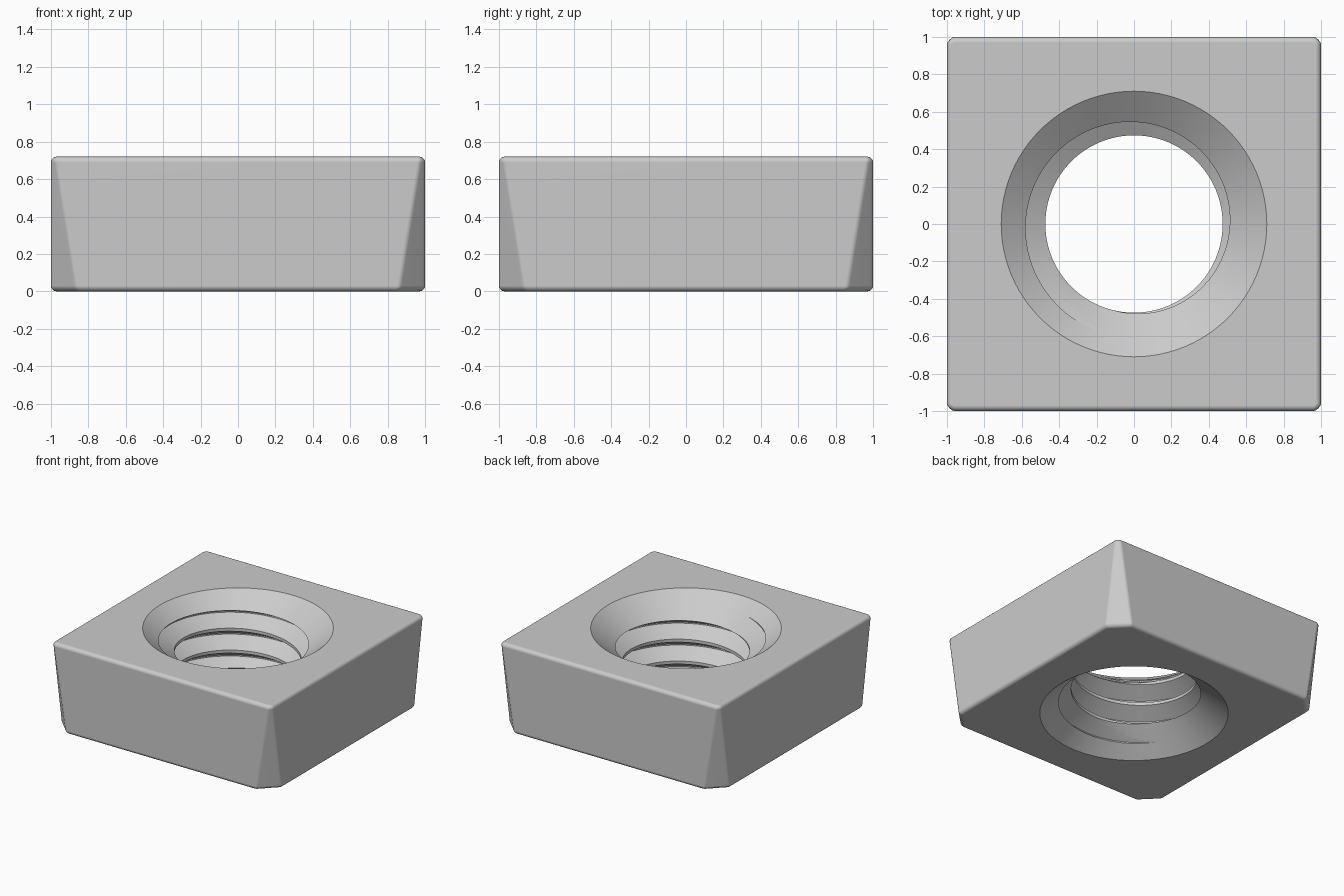
import bpy, bmesh
from math import sin, cos, pi
from mathutils import Vector, Matrix

HEIGHT, ROUND = 0.72, 0.03
RIM, MINOR, MAJOR = 0.71, 0.474, 0.6      # countersink rim and thread radii
PITCH, SLOPE, SEGMENTS = 0.18, 0.77, 96

old = bpy.data.objects.get("Cube")
if old:
    bpy.data.objects.remove(old, do_unlink=True)

steel = bpy.data.materials.new("grey_steel")
steel.use_nodes = True
colour = (0.6, 0.6, 0.6, 1)
steel.diffuse_color = colour
steel.node_tree.nodes["Principled BSDF"].inputs["Base Color"].default_value = colour


def make_object(name, bm):
    bmesh.ops.recalc_face_normals(bm, faces=bm.faces)
    mesh = bpy.data.meshes.new(name)
    bm.to_mesh(mesh)
    bm.free()
    mesh.materials.append(steel)
    obj = bpy.data.objects.new(name, mesh)
    bpy.context.collection.objects.link(obj)
    return obj


def outline(z, inset):
    """Square with cut corners that widen downward, each angle softened."""
    half = 1 - inset
    cut = 0.14 - 0.115 * z / HEIGHT - 0.586 * inset
    corners = []
    for k in range(4):
        turn = Matrix.Rotation(k * pi / 2, 3, 'Z')
        for x, y in ((half, half - cut), (half - cut, half)):
            corners.append(turn @ Vector((x, y, z)))
    points = []
    for i, c in enumerate(corners):
        a, b = corners[i - 1], corners[(i + 1) % len(corners)]
        soft = min(0.014, 0.4 * (a - c).length, 0.4 * (b - c).length)
        start, end = c + (a - c).normalized() * soft, c + (b - c).normalized() * soft
        points += [start, (start + 2 * c + end) / 4, end]
    return points


# Nut body: stacked outlines with rounded top and bottom edges
levels = []
for s in range(6):
    a = s / 5 * pi / 2
    levels.append((ROUND * (1 - sin(a)), ROUND * (1 - cos(a))))
low = [(z, d) for d, z in levels]
high = [(HEIGHT - z, d) for z, d in reversed(low)]
bm = bmesh.new()
rings = [[bm.verts.new(p) for p in outline(z, d)] for z, d in low + high]
for r0, r1 in zip(rings, rings[1:]):
    for i in range(len(r0)):
        j = (i + 1) % len(r0)
        bm.faces.new((r0[i], r0[j], r1[j], r1[i]))
bm.faces.new(rings[0])
bm.faces.new(rings[-1])
nut = make_object("square_nut", bm)

# Screw-shaped cutter for the right-handed thread
flank = (MAJOR - MINOR) * 0.577
profile = [(0, MINOR), (0.025, MINOR), (0.025 + flank, MAJOR), (PITCH - flank, MAJOR)]
bm = bmesh.new()
columns = []
for i in range(SEGMENTS):
    a = 2 * pi * i / SEGMENTS - pi / 2
    rise = PITCH * i / SEGMENTS + 0.545 - 6 * PITCH
    columns.append([bm.verts.new((r * cos(a), r * sin(a), rise + t * PITCH + dz))
                    for t in range(9) for dz, r in profile])
for i in range(SEGMENTS):
    left = columns[i]
    right = columns[i + 1] if i + 1 < SEGMENTS else columns[0][len(profile):]
    for j in range(len(right) - 1):
        bm.faces.new((left[j], right[j], right[j + 1], left[j + 1]))
border = [e for e in bm.edges if e.is_boundary]
bottom, top = bm.verts.new((0, 0, -1)), bm.verts.new((0, 0, 2))
for e in border:
    tip = bottom if e.verts[0].co.z < HEIGHT / 2 else top
    bm.faces.new((*e.verts, tip))
cutters = [make_object("thread_cutter", bm)]

# Countersink cutters at both ends of the bore
for name, face_z, side in (("top_countersink", HEIGHT, 1), ("bottom_countersink", 0, -1)):
    bm = bmesh.new()
    bmesh.ops.create_cone(bm, cap_ends=True, segments=SEGMENTS, radius1=RIM - 0.4,
                          radius2=RIM + 0.1, depth=0.5 * SLOPE)
    for v in bm.verts:
        v.co.z = face_z + side * (v.co.z - 0.15 * SLOPE)
    cutters.append(make_object(name, bm))

# Cut the bore, then smooth the rounded surfaces
bpy.ops.object.select_all(action='DESELECT')
nut.select_set(True)
bpy.context.view_layer.objects.active = nut
for cutter in cutters:
    cutter.hide_render = True
    mod = nut.modifiers.new(cutter.name, 'BOOLEAN')
    mod.operation, mod.solver, mod.object = 'DIFFERENCE', 'EXACT', cutter
    bpy.ops.object.modifier_apply(modifier=mod.name)
for cutter in cutters:
    bpy.data.objects.remove(cutter, do_unlink=True)
bpy.ops.object.shade_smooth_by_angle(angle=pi / 6)
weighted = nut.modifiers.new("even_shading", 'WEIGHTED_NORMAL')
weighted.keep_sharp = True
